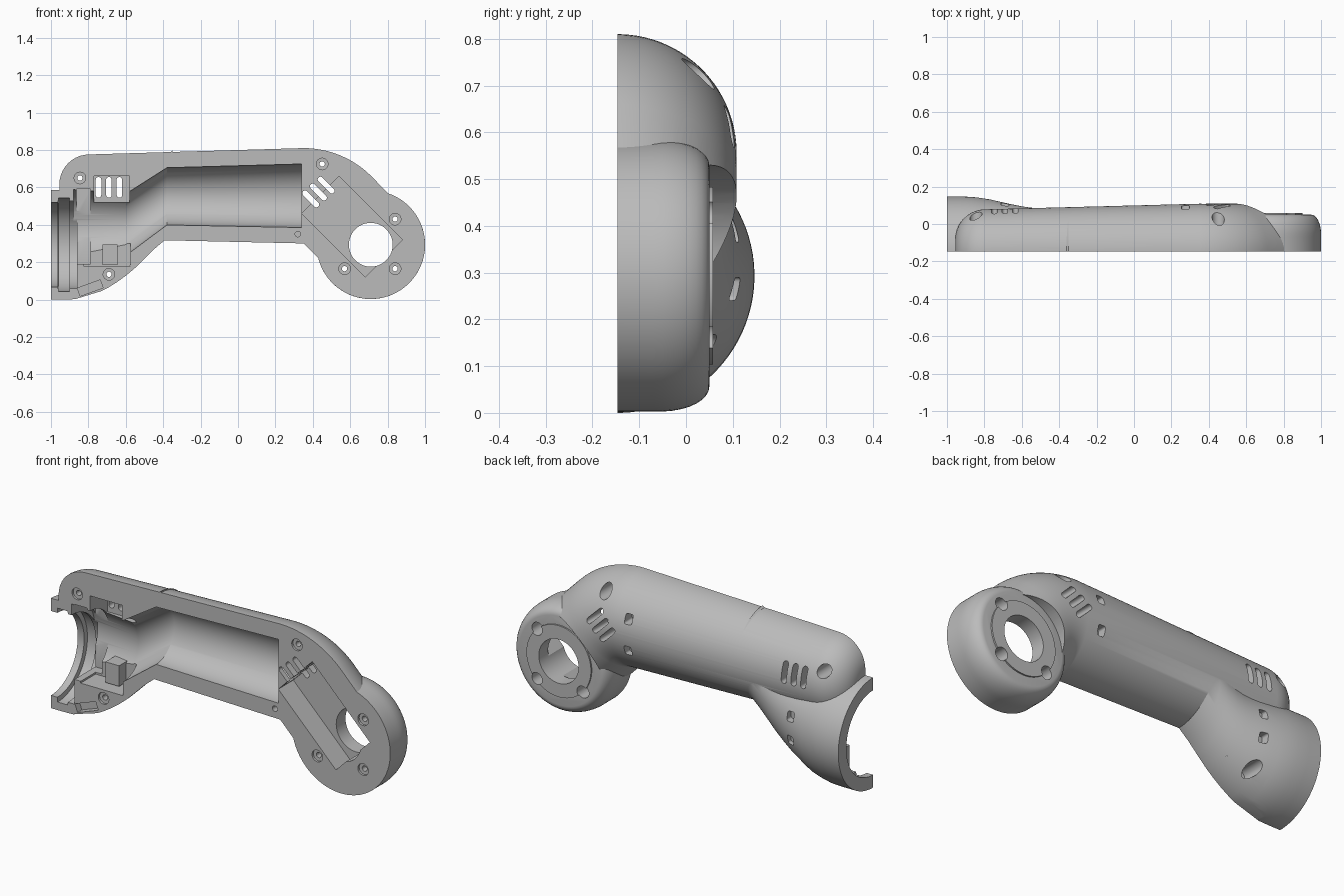
import bpy, bmesh
from math import sin, cos, pi, radians
from mathutils import Matrix, Vector

if "Cube" in bpy.data.objects:
    bpy.data.objects.remove(bpy.data.objects["Cube"], do_unlink=True)

FACE = -0.1465          # split plane of the half shell
SEG = 96

grey = bpy.data.materials.new("plain grey")
grey.use_nodes = True
grey.diffuse_color = (0.5, 0.5, 0.5, 1)
grey.node_tree.nodes["Principled BSDF"].inputs["Base Color"].default_value = (0.5, 0.5, 0.5, 1)


def finish(name, bm):
    bmesh.ops.recalc_face_normals(bm, faces=bm.faces)
    mesh = bpy.data.meshes.new(name)
    bm.to_mesh(mesh)
    bm.free()
    mesh.materials.append(grey)
    ob = bpy.data.objects.new(name, mesh)
    bpy.context.collection.objects.link(ob)
    return ob


def sweep(name, sections):
    """Skin circles given as (x, z, radius, heading) centred on the split plane."""
    bm = bmesh.new()
    rings = []
    for x, z, r, a in sections:
        n, c = Vector((-sin(a), 0, cos(a))), Vector((x, FACE, z))
        ts = [2 * pi * (i + 0.5) / SEG for i in range(SEG)]
        rings.append([bm.verts.new(c + r * (cos(t) * n + sin(t) * Vector((0, 1, 0)))) for t in ts])
    for p, q in zip(rings, rings[1:]):
        for i in range(SEG):
            j = (i + 1) % SEG
            bm.faces.new((p[i], p[j], q[j], q[i]))
    bm.faces.new(rings[0])
    bm.faces.new(rings[-1])
    return finish(name, bm)


def turned(name, x, z, profile, seg=32):
    """Stack of (y, radius) circles round an axis along y."""
    bm = bmesh.new()
    rings = []
    for y, r in profile:
        rings.append([bm.verts.new((x + r * cos(2 * pi * i / seg), y, z + r * sin(2 * pi * i / seg)))
                      for i in range(seg)])
    for p, q in zip(rings, rings[1:]):
        for i in range(seg):
            j = (i + 1) % seg
            bm.faces.new((p[i], p[j], q[j], q[i]))
    bm.faces.new(rings[0])
    bm.faces.new(rings[-1])
    return finish(name, bm)


def box(name, x, z, w, h, y0, y1, tilt=0, corner=0):
    bm = bmesh.new()
    bmesh.ops.create_cube(bm, size=1)
    bmesh.ops.scale(bm, vec=(w, y1 - y0, h), verts=bm.verts)
    if corner:
        edges = [e for e in bm.edges if abs(e.verts[0].co.y - e.verts[1].co.y) > 1e-4]
        bmesh.ops.bevel(bm, geom=edges, offset=corner, segments=4, profile=0.5, affect='EDGES')
    bmesh.ops.rotate(bm, cent=(0, 0, 0), matrix=Matrix.Rotation(radians(tilt), 3, 'Y'), verts=bm.verts)
    bmesh.ops.translate(bm, vec=(x, (y0 + y1) / 2, z), verts=bm.verts)
    return finish(name, bm)


def combine(target, other, how='DIFFERENCE'):
    mod = target.modifiers.new("combine", 'BOOLEAN')
    mod.operation, mod.object, mod.solver = how, other, 'EXACT'
    with bpy.context.temp_override(object=target, active_object=target):
        bpy.ops.object.modifier_apply(modifier=mod.name)
    bpy.data.objects.remove(other, do_unlink=True)


# Long arm tube: domed left end, straight taper, then a bend towards the joint
dome = [(-0.795 - 0.16 * sin(t), 0.551, 0.065 + 0.16 * cos(t), 0)
        for t in [pi / 2 * (1 - i / 10) for i in range(11)]]
bend = [(0.35 + 0.258 * sin(a), 0.297 + 0.258 * cos(a), 0.255, -a)
        for a in [pi / 4 * i / 16 for i in range(17)]]
shell = sweep("arm_shell", dome + bend + [(0.71, 0.30, 0.254, -pi / 4)])

# Flat seat cleared for the joint, then the joint drum and its raised face
JX, JZ = 0.71, 0.293
combine(shell, turned("seat_cutter", JX, JZ, [(0.048, 0.237), (0.3, 0.237)], SEG))
drum = [(-0.3, 0.29), (-0.07, 0.29)]
drum += [(-0.07 + 0.12 * sin(t), 0.23 + 0.06 * cos(t) + 0.006 * sin(t))
         for t in [radians(10 * i) for i in range(1, 10)]]
combine(shell, turned("joint_drum", JX, JZ, drum, SEG), 'UNION')
combine(shell, turned("joint_face", JX, JZ, [(0, 0.19), (0.058, 0.19)], SEG), 'UNION')

# Left socket, blending up into the arm
socket = [(-1, 0.293, 0.293), (-0.93, 0.293, 0.293), (-0.87, 0.294, 0.292), (-0.82, 0.297, 0.286),
          (-0.77, 0.303, 0.278), (-0.7, 0.322, 0.262), (-0.65, 0.342, 0.251), (-0.6, 0.368, 0.241),
          (-0.55, 0.403, 0.234), (-0.5, 0.447, 0.229), (-0.45, 0.495, 0.227), (-0.35, 0.575, 0.222)]
combine(shell, sweep("socket", [(x, z, r, 0) for x, z, r in socket]), 'UNION')

# Slice away the front half
combine(shell, box("half_cutter", 0, 0.4, 4, 4, -2, FACE))

# Inner channel and stepped socket bore
channel = [(-0.88, 0.39, 0.198), (-0.6, 0.40, 0.165), (-0.38, 0.552, 0.153), (0.34, 0.555, 0.17)]
combine(shell, sweep("channel_cutter", [(x, z, r, 0) for x, z, r in channel]))
bore = [(-1.1, 0.225), (-0.962, 0.225), (-0.96, 0.25), (-0.902, 0.25), (-0.9, 0.235), (-0.862, 0.235)]
combine(shell, sweep("bore_cutter", [(x, 0.293, r, 0) for x, r in bore]))
combine(shell, box("bulkhead_cutter", -0.825, 0.39, 0.075, 0.4, -0.3, 0.03))
combine(shell, box("vent_recess_cutter", -0.675, 0.59, 0.19, 0.14, -0.3, 0.0))
combine(shell, box("floor_recess_cutter", -0.7, 0.24, 0.25, 0.12, -0.3, -0.02))

# Joint pocket, cable pass and through hole
combine(shell, box("pocket_cutter", 0.61, 0.39, 0.48, 0.283, -0.3, -0.02, 45))
combine(shell, box("cable_cutter", 0.37, 0.52, 0.16, 0.1, -0.12, -0.03, 45))
combine(shell, turned("hole_cutter", JX, JZ, [(-0.4, 0.117), (0.4, 0.117)], 64))

# Vent slots
for i in (-1, 0, 1):
    combine(shell, box("vent_cutter", -0.69 + 0.056 * i, 0.6, 0.03, 0.11, -0.3, 0.3, 0, 0.0145))
    combine(shell, box("vent_cutter", 0.43 + 0.041 * i, 0.575 + 0.037 * i, 0.115, 0.03, -0.3, 0.3, 45, 0.0145))

# Screw holes: shallow front ring, narrow shank, counterbore from the back
for x, z in [(-0.845, 0.65), (-0.69, 0.135), (0.45, 0.725), (0.57, 0.165), (0.84, 0.165), (0.84, 0.43)]:
    screw = [(-0.3, 0.031), (-0.135, 0.031), (-0.134, 0.014), (-0.07, 0.014), (-0.069, 0.033), (0.3, 0.033)]
    combine(shell, turned("screw_cutter", x, z, screw))
combine(shell, turned("pin_cutter", 0.32, 0.35, [(-0.3, 0.015), (-0.09, 0.015)], 24))

# Square sockets on the back
for x, z, y in [(0.275, 0.645, 0.03), (0.275, 0.48, 0.05), (-0.69, 0.39, 0.07), (-0.69, 0.265, 0.07)]:
    combine(shell, box("square_cutter", x, z, 0.042, 0.05, y, 0.3, 0, 0.01))

# Latch notch under the socket
combine(shell, box("latch_cutter", -0.79, 0.062, 0.13, 0.045, -0.3, -0.11, -20))
combine(shell, box("latch_dent_cutter", -0.785, 0.005, 0.15, 0.045, -0.3, -0.05, -17))

# Guide block inside the socket end
combine(shell, box("guide_block", -0.685, 0.24, 0.08, 0.11, -0.08, 0.03), 'UNION')

bpy.ops.object.select_all(action='DESELECT')
shell.select_set(True)
bpy.context.view_layer.objects.active = shell
bpy.ops.object.shade_smooth_by_angle(angle=radians(25))
